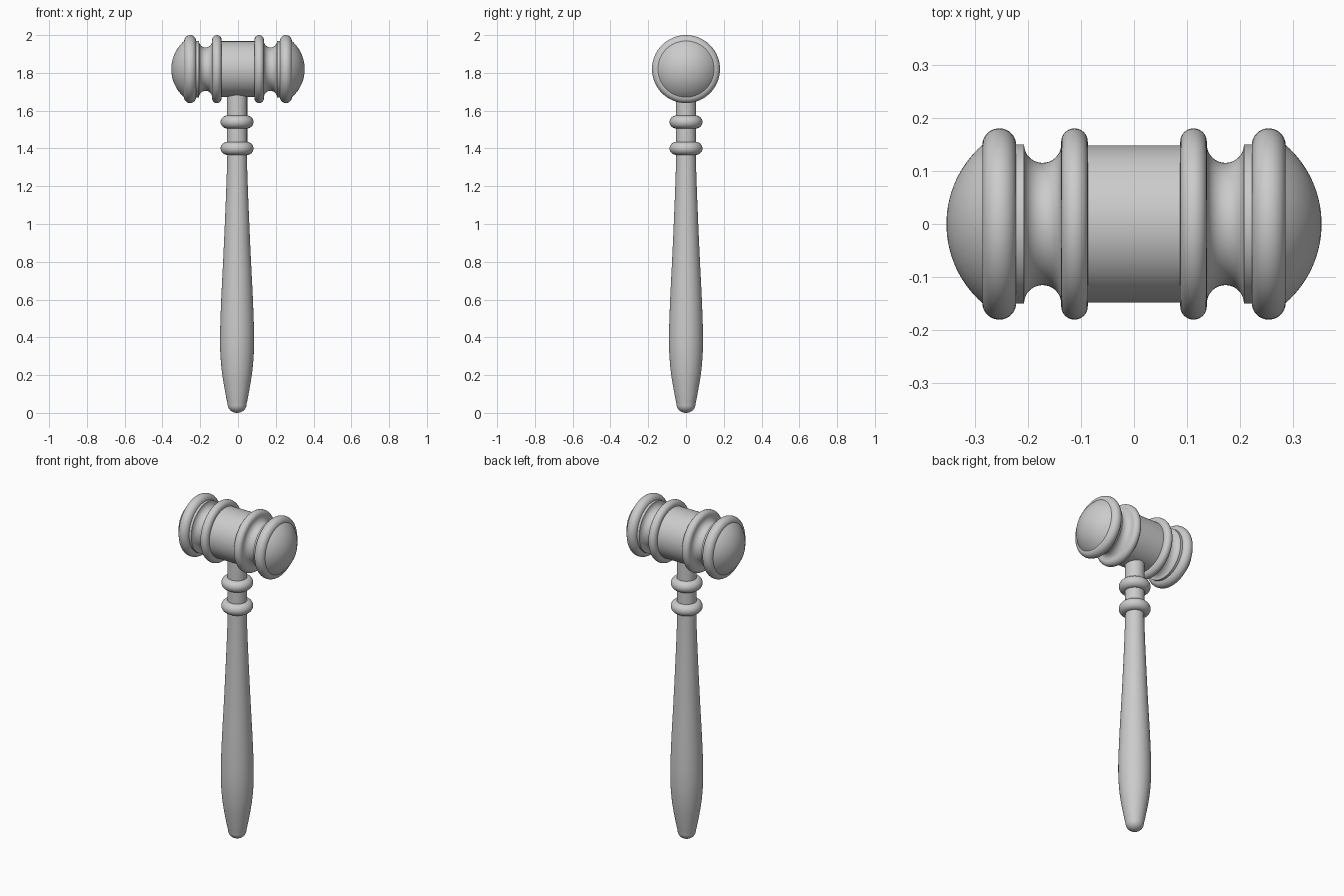
import bpy, bmesh, math

cube = bpy.data.objects.get("Cube")
if cube:
    bpy.data.objects.remove(cube, do_unlink=True)

GREY = (0.6, 0.6, 0.6, 1.0)
mat = bpy.data.materials.new("plain grey")
mat.use_nodes = True
mat.diffuse_color = GREY
bsdf = mat.node_tree.nodes["Principled BSDF"]
bsdf.inputs["Base Color"].default_value = GREY
bsdf.inputs["Roughness"].default_value = 0.6

SEGMENTS = 64
HEAD_Z = 1.82
HANDLE_X = -0.005


def lathe(name, profile, head=False):
    """Spin (radius, height) points, listed upward, about z; head parts lie along x."""
    bm = bmesh.new()
    rings = []
    for r, h in profile:
        rings.append([bm.verts.new((r * math.cos(a), r * math.sin(a), h))
                      for a in (2 * math.pi * j / SEGMENTS for j in range(SEGMENTS))])
    for low, high in zip(rings, rings[1:]):
        for j in range(SEGMENTS):
            k = (j + 1) % SEGMENTS
            bm.faces.new((low[j], low[k], high[k], high[j]))
    bmesh.ops.remove_doubles(bm, verts=bm.verts, dist=1e-6)
    mesh = bpy.data.meshes.new(name)
    bm.to_mesh(mesh)
    bm.free()
    mesh.materials.append(mat)
    obj = bpy.data.objects.new(name, mesh)
    bpy.context.collection.objects.link(obj)
    if head:
        obj.rotation_euler = (0, math.pi / 2, 0)
        obj.location = (0, 0, HEAD_Z)
    else:
        obj.location = (HANDLE_X, 0, 0)
    bpy.ops.object.select_all(action='DESELECT')
    obj.select_set(True)
    bpy.context.view_layer.objects.active = obj
    bpy.ops.object.shade_smooth_by_angle(angle=math.radians(35))
    return obj


def half_round(radius, centre, half, sign=1, root=None, steps=16):
    """Semicircle bulging out (sign 1) or in (sign -1), with optional buried edges."""
    pts = [(radius + sign * half * math.sin(math.pi * i / steps),
            centre - half * math.cos(math.pi * i / steps)) for i in range(steps + 1)]
    if root is not None:
        pts = [(root, pts[0][1])] + pts + [(root, pts[-1][1])]
    return pts


def smooth_path(points, steps=6):
    """Catmull-Rom curve through the profile points."""
    p = [points[0]] + points + [points[-1]]
    out = []
    for a, b, c, d in zip(p, p[1:], p[2:], p[3:]):
        for i in range(steps):
            t = i / steps
            out.append(tuple(0.5 * (2 * b[n] + (c[n] - a[n]) * t
                                    + (2 * a[n] - 5 * b[n] + 4 * c[n] - d[n]) * t * t
                                    + (3 * b[n] - a[n] - 3 * c[n] + d[n]) * t ** 3)
                             for n in (0, 1)))
    return out + [points[-1]]


# Head: central barrel, then matching turnings on each side
lathe("head_barrel", [(0.148, -0.095), (0.148, 0.095)], head=True)

DOME_R, DOME_START, DOME_TIP = 0.15, 0.284, 0.353
cap = DOME_TIP - DOME_START
sphere = (DOME_R ** 2 + cap ** 2) / (2 * cap)
spread = math.asin(DOME_R / sphere)
dome = [(sphere * math.sin(spread * (1 - i / 14)),
         DOME_TIP - sphere + sphere * math.cos(spread * (1 - i / 14))) for i in range(15)]

side_parts = {
    "inner_ring": half_round(0.155, 0.112, 0.025, root=0.13),
    "cove": half_round(0.150, 0.172, 0.035, sign=-1),
    "collar": [(0.14, 0.207), (0.150, 0.207), (0.150, 0.225)],
    "outer_ring": half_round(0.148, 0.2535, 0.032, root=0.13),
    "end_dome": dome,
}
for side, s in (("left", 1), ("right", -1)):
    for part, pts in side_parts.items():
        profile = [(r, s * h) for r, h in pts][::s]
        lathe(f"{side}_{part}", profile, head=True)

# Handle: rounded butt, swelling grip and tapering shaft
butt = [(0.05 * math.sin(math.pi / 2 * i / 8), 0.045 * (1 - math.cos(math.pi / 2 * i / 8)))
        for i in range(8)]
grip = smooth_path([(0.050, 0.045), (0.061, 0.10), (0.078, 0.20), (0.087, 0.29),
                    (0.090, 0.37), (0.089, 0.46), (0.083, 0.62), (0.073, 0.82),
                    (0.064, 1.02), (0.056, 1.22), (0.051, 1.39)])
lathe("handle_grip", butt + grip)
lathe("handle_neck", [(0.054, 1.39), (0.054, 1.72)])
for name, z in (("lower_handle_ring", 1.40), ("upper_handle_ring", 1.54)):
    lathe(name, half_round(0.053, z, 0.034, root=0.04))
